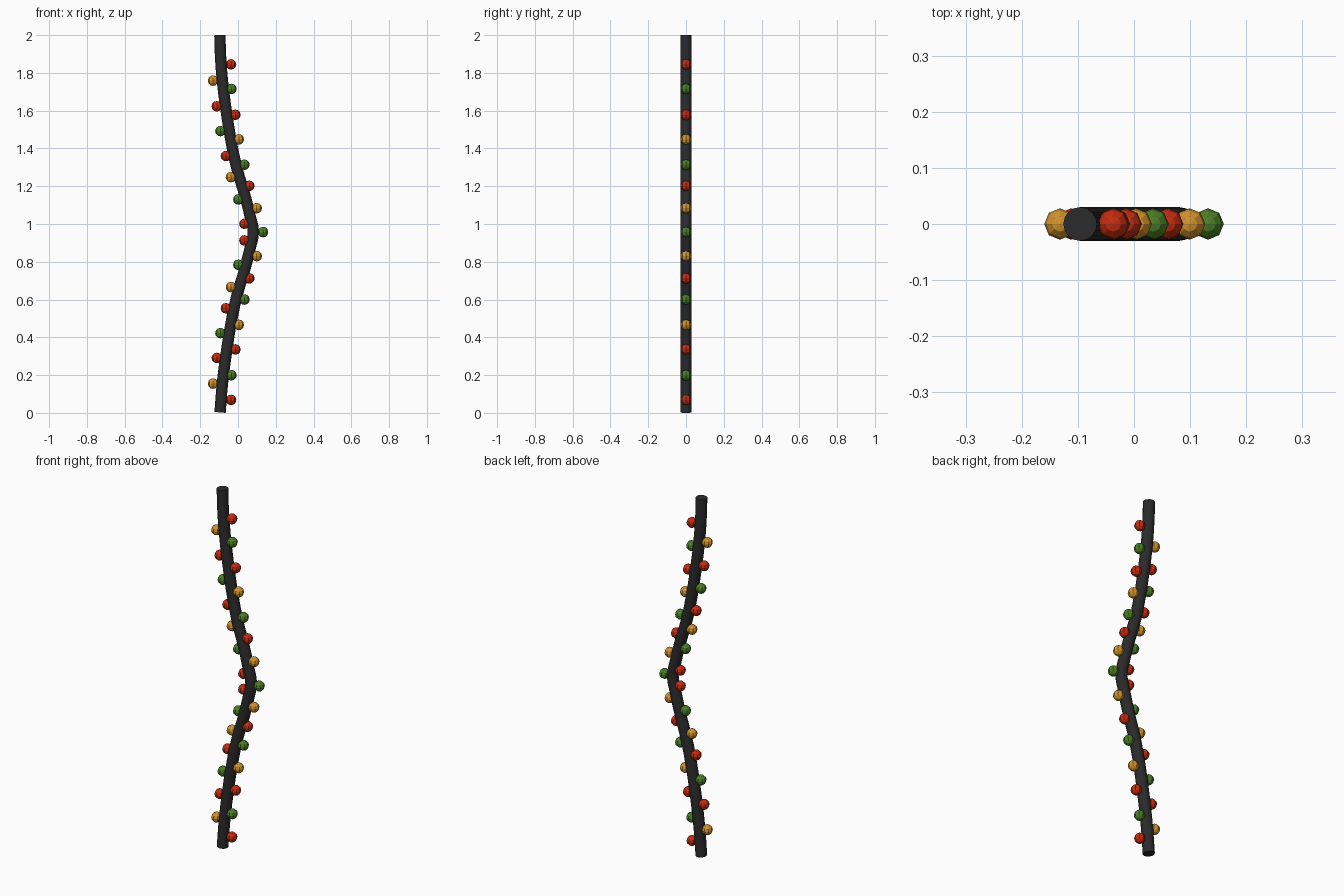
import bpy, bmesh

if "Cube" in bpy.data.objects:
    bpy.data.objects.remove(bpy.data.objects["Cube"])

def material(name, rgb):
    m = bpy.data.materials.new(name)
    m.diffuse_color = (*rgb, 1)
    m.use_nodes = True
    m.node_tree.nodes["Principled BSDF"].inputs["Base Color"].default_value = m.diffuse_color
    return m

MID = 0.957  # height about which cable and bulbs are mirrored

# Cable: round tube along a bowed path
half = [(0.064, 0.872), (0.033, 0.75), (-0.002, 0.634), (-0.03, 0.51),
        (-0.063, 0.31), (-0.083, 0.15)]
path = [(-0.095, 0.0025)] + half[::-1] + [(0.081, MID)]
path += [(x, 2 * MID - z) for x, z in half] + [(-0.093, 1.9), (-0.096, 2.0)]
curve = bpy.data.curves.new("cable", 'CURVE')
curve.dimensions = '3D'
curve.bevel_depth = 0.03
curve.bevel_resolution = 6
curve.use_fill_caps = True
curve.resolution_u = 4
spline = curve.splines.new('BEZIER')
spline.bezier_points.add(len(path) - 1)
for p, (x, z) in zip(spline.bezier_points, path):
    p.co = (x, 0, z)
    p.handle_left_type = p.handle_right_type = 'AUTO'
spline.use_smooth = False
cable = bpy.data.objects.new("cable", curve)
bpy.context.collection.objects.link(cable)
curve.materials.append(material("black rubber", (0.024, 0.024, 0.024)))
bpy.context.view_layer.objects.active = cable
cable.select_set(True)
bpy.ops.object.convert(target='MESH')

# Bulbs: one low-poly ball mesh per colour
colours = {"red": (0.56, 0.025, 0.005), "yellow": (0.65, 0.29, 0.025),
           "green": (0.07, 0.21, 0.018)}
balls = {}
for name, rgb in colours.items():
    me = bpy.data.meshes.new(name + "_bulb")
    bm = bmesh.new()
    bmesh.ops.create_uvsphere(bm, u_segments=8, v_segments=6, radius=0.028)
    bm.to_mesh(me)
    bm.free()
    me.materials.append(material(name + " bulb", rgb))
    balls[name] = me

def bulb(colour, x, z):
    ob = bpy.data.objects.new(colour + "_bulb", balls[colour])
    ob.location = (x, 0, z)
    bpy.context.collection.objects.link(ob)

# Upper bulbs, each repeated in the lower half
upper = [("red", -0.037, 1.845), ("yellow", -0.132, 1.759), ("green", -0.035, 1.715),
         ("red", -0.112, 1.623), ("red", -0.014, 1.578), ("green", -0.093, 1.492),
         ("yellow", 0.004, 1.448), ("red", -0.064, 1.360), ("green", 0.034, 1.314),
         ("yellow", -0.037, 1.248), ("red", 0.060, 1.202), ("green", 0.002, 1.130),
         ("yellow", 0.099, 1.084), ("red", 0.034, 1.001)]
for c, x, z in upper:
    bulb(c, x, z)
    bulb(c, x, 2 * MID - z)
bulb("green", 0.132, MID)
